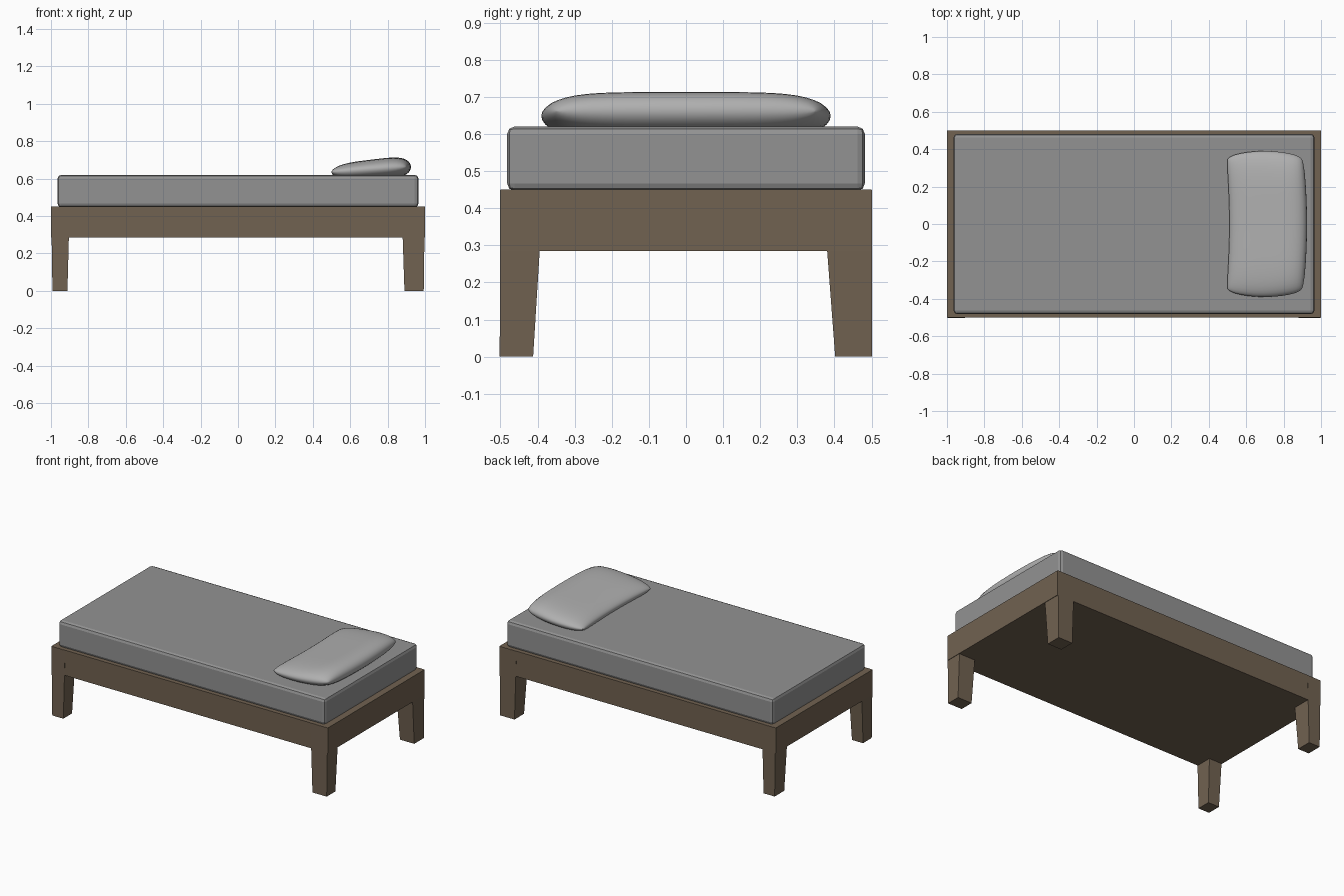
import bpy, bmesh, math

if "Cube" in bpy.data.objects:
    bpy.data.objects.remove(bpy.data.objects["Cube"])


def material(name, r, g, b):
    m = bpy.data.materials.new(name)
    m.diffuse_color = (r, g, b, 1)
    m.use_nodes = True
    m.node_tree.nodes["Principled BSDF"].inputs["Base Color"].default_value = m.diffuse_color
    return m


wood = material("brown_wood", 0.165, 0.122, 0.082)
mattress_grey = material("mattress_grey", 0.29, 0.29, 0.29)
pillow_grey = material("pillow_grey", 0.43, 0.43, 0.43)


def finish(name, bm, mat):
    bmesh.ops.recalc_face_normals(bm, faces=bm.faces)
    me = bpy.data.meshes.new(name)
    bm.to_mesh(me)
    bm.free()
    ob = bpy.data.objects.new(name, me)
    bpy.context.collection.objects.link(ob)
    me.materials.append(mat)
    return ob


def smooth(ob, angle):
    bpy.ops.object.select_all(action='DESELECT')
    ob.select_set(True)
    bpy.context.view_layer.objects.active = ob
    bpy.ops.object.shade_smooth_by_angle(angle=math.radians(angle))


def block(name, bottom, top, z0, z1, mat):
    """Tapered box: bottom and top are (x0, x1, y0, y1)."""
    bm = bmesh.new()
    rings = []
    for (x0, x1, y0, y1), z in ((bottom, z0), (top, z1)):
        rings.append([bm.verts.new((x, y, z)) for x, y in
                      ((x0, y0), (x1, y0), (x1, y1), (x0, y1))])
    for ring in rings:
        bm.faces.new(ring)
    for i in range(4):
        j = (i + 1) % 4
        bm.faces.new((rings[0][i], rings[0][j], rings[1][j], rings[1][i]))
    return finish(name, bm, mat)


# Bed frame
rect = (-1.0, 1.0, -0.5, 0.5)
block("bed_frame", rect, rect, 0.285, 0.45, wood)

# Tapered legs, running up into the frame corners: (bottom, top) spans
x_spans = {"left": ((-0.992, -0.912), (-0.999, -0.90)),
           "right": ((0.89, 0.993), (0.875, 0.999))}
y_spans = {"front": ((-0.502, -0.412), (-0.501, -0.384)),
           "back": ((0.402, 0.501), (0.368, 0.501))}
for xn, (xb, xt) in x_spans.items():
    for yn, (yb, yt) in y_spans.items():
        block(f"{yn}_{xn}_leg", xb + yb, xt + yt, 0.0, 0.449, wood)

# Mattress with bevelled edges
rect = (-0.965, 0.965, -0.482, 0.482)
mattress = block("mattress", rect, rect, 0.447, 0.62, mattress_grey)
bev = mattress.modifiers.new("Bevel", 'BEVEL')
bev.width = 0.02
bev.segments = 2

# Pillow: two bulging sheets joined at the rim, thicker toward the head end
bm = bmesh.new()
NU, NV = 20, 28
for side in (1, -1):
    sheet = []
    for i in range(NU + 1):
        u = math.sin(math.pi / 2 * (2 * i / NU - 1))
        row = []
        for j in range(NV + 1):
            v = math.sin(math.pi / 2 * (2 * j / NV - 1))
            left, right = 0.51 - 0.017 * v * v, 0.925 - 0.02 * v * v
            corner = 1 - 0.035 * (u * v) ** 8
            x = left + (right - left) * (u * corner + 1) / 2
            y = v * (0.39 - 0.03 * u * u) * corner
            f = math.sqrt(max(0, (1 - u ** 4) * (1 - abs(v) ** 5)))
            z = 0.649 + 0.013 * u
            if side > 0:
                z += (0.053 + 0.012 * u) * f
            else:
                z = max(0.614, z - 0.06 * f)
            row.append(bm.verts.new((x, y, z)))
        sheet.append(row)
    for i in range(NU):
        for j in range(NV):
            bm.faces.new((sheet[i][j], sheet[i + 1][j],
                          sheet[i + 1][j + 1], sheet[i][j + 1]))
bmesh.ops.remove_doubles(bm, verts=bm.verts, dist=0.0002)
pillow = finish("pillow", bm, pillow_grey)
smooth(pillow, 80)
